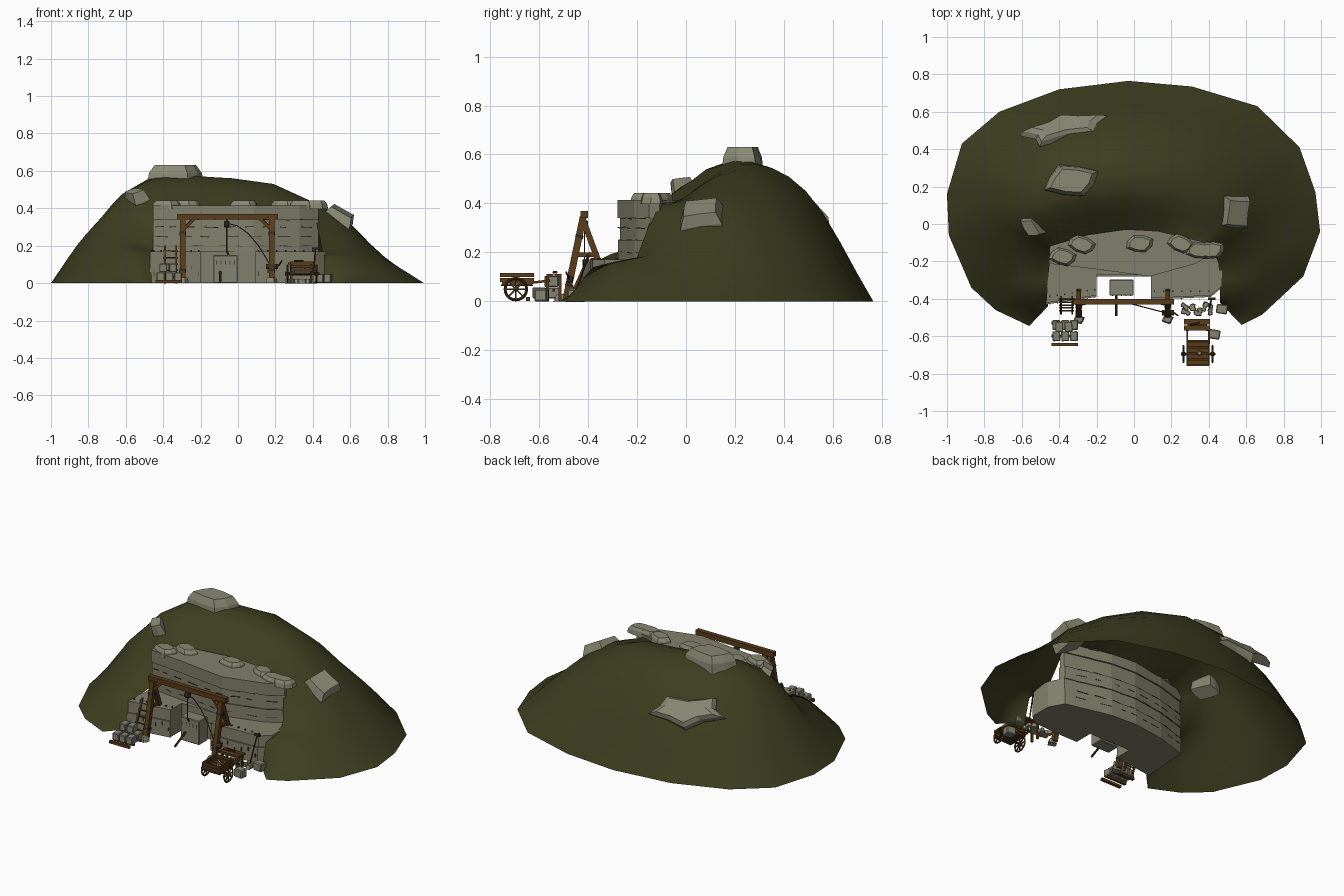
import bpy, bmesh, math, random
from mathutils import Vector, Matrix

rng = random.Random(4)
scene = bpy.context.scene
if "Cube" in scene.objects:
    bpy.data.objects.remove(scene.objects["Cube"], do_unlink=True)


def material(name, red, green, blue):
    mat = bpy.data.materials.new(name)
    mat.use_nodes = True
    color = (red, green, blue, 1)
    mat.diffuse_color = color
    mat.node_tree.nodes["Principled BSDF"].inputs["Base Color"].default_value = color
    return mat


grass = material("olive grass", .047, .047, .0145)
stone = material("quarry stone", .222, .213, .145)
pale = material("pale boulder", .25, .25, .175)
cut = material("cut block stone", .23, .23, .17)
crack = material("dark crack", .06, .057, .042)
wood = material("timber", .1, .045, .01)
dark_wood = material("dark timber", .06, .03, .01)
iron = material("iron", .025, .023, .022)
rope = material("rope", .075, .05, .025)


def finish(name, bm, mat, smooth=False):
    bmesh.ops.recalc_face_normals(bm, faces=bm.faces)
    mesh = bpy.data.meshes.new(name)
    bm.to_mesh(mesh)
    bm.free()
    mesh.materials.append(mat)
    for poly in mesh.polygons:
        poly.use_smooth = smooth
    obj = bpy.data.objects.new(name, mesh)
    scene.collection.objects.link(obj)


def bar(name, start, end, width, mat, sides=4):
    """Square or round bar between two points."""
    start, end = Vector(start), Vector(end)
    axis = end - start
    radius = width / 2 if sides > 4 else width / math.sqrt(2)
    place = Matrix.Translation((start + end) / 2) @ axis.to_track_quat("Z", "Y").to_matrix().to_4x4()
    place = place @ Matrix.Rotation(math.pi / sides, 4, "Z")
    bm = bmesh.new()
    bmesh.ops.create_cone(bm, cap_ends=True, segments=sides, radius1=radius,
                          radius2=radius, depth=axis.length, matrix=place)
    finish(name, bm, mat, sides > 6)


def box(name, center, size, mat, turn=0, bevel=0):
    bm = bmesh.new()
    place = Matrix.Translation(center) @ Matrix.Rotation(turn, 4, "Z") @ Matrix.Diagonal((*size, 1))
    bmesh.ops.create_cube(bm, size=1, matrix=place)
    if bevel:
        bmesh.ops.bevel(bm, geom=bm.edges[:], offset=bevel, segments=1, affect="EDGES")
    finish(name, bm, mat)


def boulder(name, center, size, mat, turn=0, normal=(0, 0, 1), sides=8, rough=.2):
    """Jagged faceted rock: tapering rings with notched sides and a flat top."""
    bm = bmesh.new()
    tilt = Vector((0, 0, 1)).rotation_difference(Vector(normal)).to_matrix().to_4x4()
    place = Matrix.Translation(center) @ tilt @ Matrix.Rotation(turn, 4, "Z")
    spread = [1 - (i % 2) * rough - rng.uniform(0, rough) / 2 for i in range(sides)]
    rings = []
    for height, scale in ((-.5, 1), (.1, .92), (.5, .72)):
        ring = []
        for i, s in enumerate(spread):
            angle = math.tau * (i + .5) / sides
            r = s * scale * .57
            ring.append(bm.verts.new(place @ Vector((
                math.cos(angle) * r * size[0], math.sin(angle) * r * size[1], height * size[2]))))
        rings.append(ring)
    for low, high in zip(rings, rings[1:]):
        for i in range(sides):
            j = (i + 1) % sides
            bm.faces.new((low[i], low[j], high[j], high[i]))
    bm.faces.new(rings[0])
    bm.faces.new(rings[-1])
    finish(name, bm, mat)


def slab(name, outline, low, high, mat):
    bm = bmesh.new()
    face = bm.faces.new([bm.verts.new((x, y, low)) for x, y in outline])
    new = bmesh.ops.extrude_face_region(bm, geom=[face])["geom"]
    for v in new:
        if isinstance(v, bmesh.types.BMVert):
            v.co.z = high
    finish(name, bm, mat)


# Hill: spokes from the ground outline to the quarry edge, with three heights each
spokes = [
    (-.56, -.545, -.46, -.44, 0, 0, 0), (-.74, -.46, -.46, -.4, .07, .13, .15),
    (-.87, -.34, -.46, -.3, .11, .19, .17), (-.99, -.06, -.45, -.2, .16, .24, .19),
    (-1, .16, -.44, -.13, .26, .4, .36), (-.92, .43, -.4, -.11, .32, .5, .4),
    (-.72, .6, -.32, -.09, .42, .56, .39), (-.4, .72, -.2, -.07, .45, .575, .38),
    (-.03, .765, -.04, -.06, .45, .56, .38), (.31, .735, .13, -.07, .38, .53, .38),
    (.66, .63, .25, -.09, .3, .44, .39), (.885, .41, .35, -.11, .21, .37, .4),
    (.97, .17, .41, -.13, .14, .28, .37), (.995, -.04, .45, -.2, .11, .18, .18),
    (.905, -.28, .46, -.3, .09, .15, .16), (.685, -.485, .46, -.38, .05, .1, .14),
    (.575, -.54, .46, -.42, 0, 0, 0)]
bm = bmesh.new()
steps = 12
columns = []
for ox, oy, ix, iy, *heights in spokes:
    knots = [-heights[0], 0] + heights + [2 * heights[2] - heights[1]]
    column = []
    for k in range(steps + 1):
        t = k / steps
        seg = min(int(t * 3), 2)
        u = t * 3 - seg
        p, q, r, s = knots[seg:seg + 4]
        z = q + u / 2 * (r - p + u * (2 * p - 5 * q + 4 * r - s + u * (3 * (q - r) + s - p)))
        column.append(bm.verts.new((ox + (ix - ox) * t, oy + (iy - oy) * t, max(z, 0))))
    columns.append(column)
for left, right in zip(columns, columns[1:]):
    for k in range(steps):
        bm.faces.new((left[k], left[k + 1], right[k + 1], right[k]))
finish("hill", bm, grass, True)

# Quarry face: lower ledge with a working bay, and the upper wall
back = [(.47, -.2), (.42, -.11), (.13, -.04), (-.04, -.03), (-.25, -.06), (-.45, -.12)]
ledge = [(-.47, -.43), (-.2, -.39), (-.2, -.28), (.09, -.28), (.09, -.4), (.2, -.4), (.41, -.39), (.47, -.34)]
wall = [(-.455, -.21), (-.2, -.24), (.085, -.278), (.33, -.21), (.43, -.15)]
for level, (low, high) in enumerate(((0, .1), (.1, .17))):
    rear = [(x, y - .006 * level) for x, y in back]
    slab("ledge_course", [(x, y + .008 * level) for x, y in ledge] + rear, low, high, stone)
for level, (low, high) in enumerate(((.17, .25), (.25, .34), (.34, .415))):
    shift = (0, .008, -.002)[level]
    slab("wall_course", [(x, y + shift) for x, y in wall] + [(x, y - shift) for x, y in back[1:]], low, high, stone)


def along(path, x):
    for (x0, y0), (x1, y1) in zip(path, path[1:]):
        if x0 < x <= x1:
            return y0 + (y1 - y0) * (x - x0) / (x1 - x0)
    return path[0][1]


# Bedding cracks on both sides of the wall
for path, levels in ((wall, (.2, .25, .3, .34, .38)), (back[:0:-1], (.06, .1, .17, .21, .25, .34))):
    for z in levels:
        x = -.44
        while x < .35:
            end = x + rng.uniform(.03, .07)
            slope = rng.uniform(-.005, .005)
            bar("bedding_crack", (x, along(path, x), z), (end, along(path, end), z + slope), .0035, crack)
            x = end + rng.uniform(.03, .1)

# Drill marks and wedges along the ledge
for first, last in ((-.45, -.21), (.11, .4)):
    for k in range(7):
        x = first + (last - first) * k / 6
        y = -.4 if x > 0 else -.43 + (x + .47) * .148
        box("drill_mark", (x, y, .05 + .015 * (k % 3)), (.005, .006, .022), crack)
        box("iron_wedge", (x, y + .04, .173), (.007, .007, .01), iron)

# Rocks on the cliff edge and on the hill
for x, y in ((-.38, -.175), (-.28, -.11), (.03, -.105), (.25, -.105), (.35, -.14), (.41, -.14)):
    boulder("rim_rock", (x, y, .42), (.15, .095, .045), pale, rng.uniform(-.3, .3), rough=.12)
boulder("summit_rock", (-.335, .232, .578), (.31, .19, .105), pale, .08, rough=.2)
boulder("back_outcrop", (-.37, .515, .37), (.5, .2, .05), pale, .25, (-.05, .75, .65), 10, .3)
boulder("west_rock", (-.535, 0, .43), (.16, .1, .14), pale, -.8, (-.3, -.3, .9), 8)
boulder("east_rock", (.53, .07, .335), (.22, .24, .12), pale, .3, (.45, -.15, .8), 8, .25)

# Timber gantry with two propped frames
bar("gantry_beam", (-.325, -.415, .355), (.215, -.415, .355), .03, wood)
for x, inward in ((-.295, 1), (.18, -1)):
    bar("gantry_front_leg", (x, -.49, .01), (x, -.42, .345), .028, wood)
    bar("gantry_back_leg", (x, -.36, .17), (x, -.425, .345), .024, wood)
    bar("gantry_tie", (x, -.46, .19), (x, -.355, .19), .018, wood)
    bar("gantry_knee", (x, -.432, .285), (x + inward * .06, -.418, .345), .016, wood)
    boulder("footing_rock", (x, -.51, .015), (.06, .05, .03), pale)
    for z in (.06, .26):
        bar("iron_band", (x, -.492 + z * .21, z), (x, -.488 + z * .21, z + .012), .033, iron)

# Hoist: pulley, hook, hauling rope and winch
bar("pulley_sling", (-.06, -.415, .37), (-.06, -.415, .31), .008, rope, 6)
box("pulley_block", (-.06, -.415, .315), (.03, .022, .035), dark_wood, 0, .004)
bar("pulley_wheel", (-.06, -.43, .315), (-.06, -.4, .315), .026, iron, 12)
bar("fall_rope", (-.06, -.415, .31), (-.06, -.415, .17), .006, rope, 6)
bar("hook", (-.06, -.415, .17), (-.05, -.415, .15), .012, iron, 6)
points = [(-.06 + .23 * t, -.415 - .06 * t, .32 - .22 * t * t) for t in (0, .25, .5, .75, 1)]
for a, b in zip(points, points[1:]):
    bar("hauling_rope", a, b, .006, rope, 6)
bar("winch_drum", (.15, -.475, .09), (.215, -.475, .09), .028, dark_wood, 10)
bar("winch_crank", (.215, -.475, .09), (.235, -.49, .12), .008, iron, 6)

# Cut block in the bay, with its pry bar
box("hoisted_block", (-.067, -.34, .075), (.13, .085, .15), cut, 0, .004)
for k in range(5):
    box("block_drill_mark", (-.115 + .024 * k, -.383, .11), (.004, .004, .02), crack)
bar("pry_bar", (-.095, -.49, .01), (-.095, -.385, .06), .014, dark_wood, 6)

# Ladder against the ledge
for x in (-.39, -.33):
    bar("ladder_rail", (x, -.48, 0), (x, -.39, .2), .01, wood)
for k in range(1, 6):
    bar("ladder_rung", (-.4, -.48 + .0155 * k, .034 * k), (-.32, -.48 + .0155 * k, .034 * k), .008, wood, 6)

# Stacked blocks on skids
for row in (-.54, -.6):
    for k in range(3):
        box("stacked_block", (-.415 + .047 * k, row, .035), (.042, .053, .045), cut, rng.uniform(-.05, .05), .004)
for k in range(2):
    box("upper_block", (-.4 + .05 * k, -.55, .081), (.042, .055, .045), cut, .08 * k, .004)
for y in (-.53, -.6, -.645):
    bar("timber_skid", (-.44, y, .009), (-.3, y, .009), .016, wood)

# Hand cart with slatted bed and spoked wheels
box("cart_floor", (.342, -.69, .066), (.12, .13, .006), dark_wood)
for k in range(4):
    box("cart_slat", (.342, -.643 - .032 * k, .074), (.12, .026, .01), wood)
for x in (.285, .4):
    for z in (.088, .108):
        box("cart_side", (x, -.69, z), (.008, .135, .016), wood)
    bar("cart_shaft", (x, -.64, .075), (x, -.555, .085), .01, wood)
for y in (-.625, -.755):
    for z in (.088, .108):
        box("cart_end", (.342, y, z), (.12, .008, .016), wood)
bar("cart_axle", (.25, -.695, .05), (.435, -.695, .05), .012, dark_wood, 8)
for x in (.265, .42):
    bpy.ops.mesh.primitive_torus_add(location=(x, -.695, .05), rotation=(0, math.pi / 2, 0), major_radius=.044,
                                     minor_radius=.006, major_segments=20, minor_segments=4)
    bpy.context.object.name = "cart_wheel_rim"
    bpy.context.object.data.materials.append(dark_wood)
    bar("wheel_hub", (x - .01, -.695, .05), (x + .01, -.695, .05), .022, dark_wood, 8)
    for k in range(4):
        arm = Vector((0, math.cos(k * math.pi / 4), math.sin(k * math.pi / 4))) * .042
        hub = Vector((x, -.695, .05))
        bar("wheel_spoke", hub - arm, hub + arm, .006, dark_wood)
boulder("cart_stone", (.35, -.69, .085), (.03, .03, .024), cut)

# Workbench and leaning tools
for y in (-.523, -.556):
    box("bench_plank", (.337, y, .105), (.14, .029, .012), wood)
for x in (.285, .39):
    for y in (-.515, -.565):
        bar("bench_leg", (x, y, 0), (x, y, .1), .012, wood)
bar("bench_rail", (.285, -.54, .045), (.39, -.54, .045), .01, wood)
bar("bench_mallet", (.3, -.54, .118), (.35, -.53, .118), .012, dark_wood, 6)
bar("leaning_tool", (.4, -.46, 0), (.415, -.4, .19), .008, dark_wood, 6)
bar("tool_head", (.395, -.4, .185), (.435, -.4, .185), .012, iron)

# Rubble and loose blocks
for k in range(24):
    boulder("rubble", (rng.uniform(.26, .41), rng.uniform(-.48, -.42), .01), (.032, .028, .024), pale, k, sides=6)
for x, y in ((.47, -.455), (.43, -.59)):
    box("loose_block", (x, y, .025), (.06, .05, .05), cut, -.15, .005)
